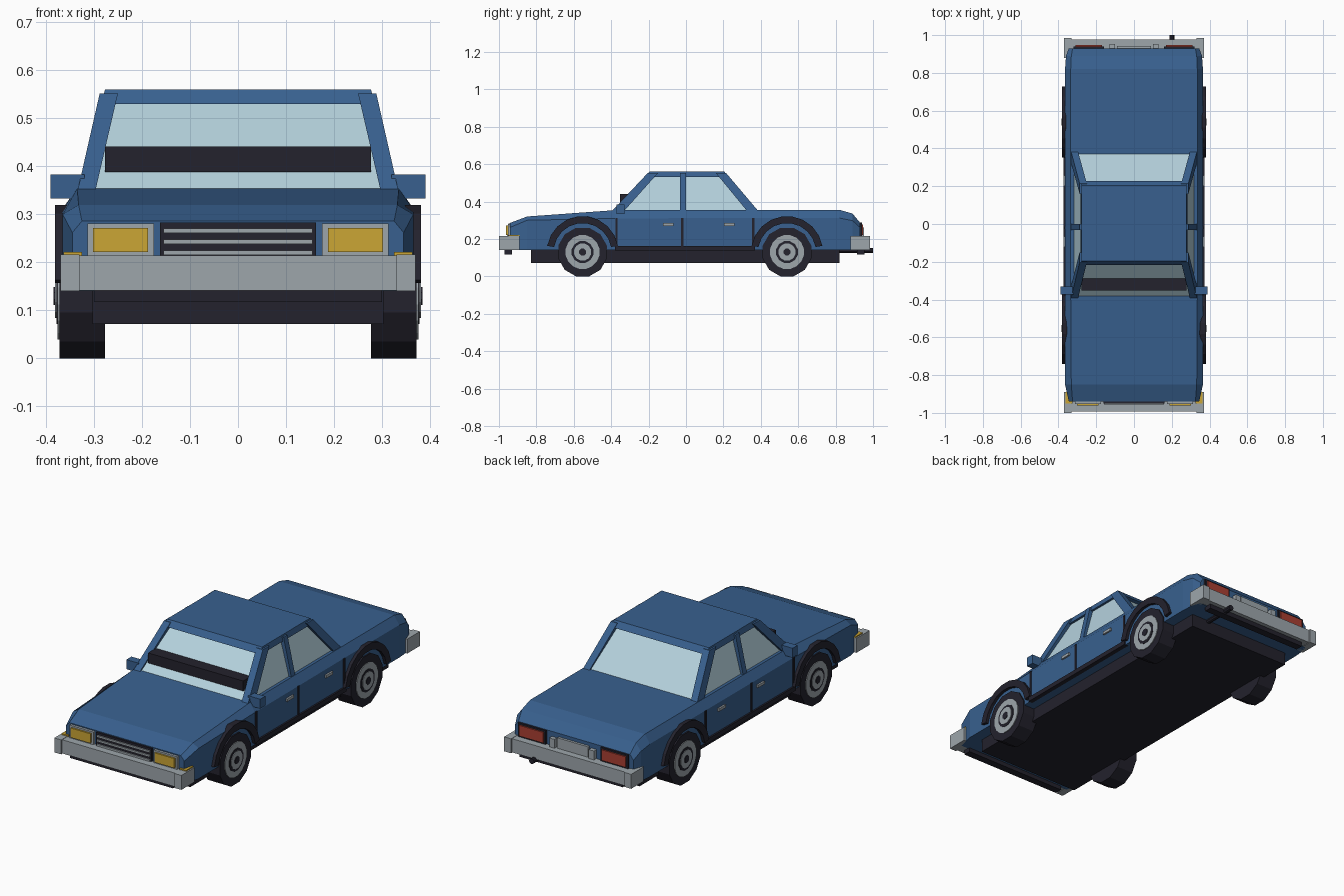
import bpy, bmesh, math
from mathutils import Vector

if "Cube" in bpy.data.objects:
    bpy.data.objects.remove(bpy.data.objects["Cube"])

def material(name, rgb):
    m = bpy.data.materials.new(name)
    m.diffuse_color = (*rgb, 1)
    m.use_nodes = True
    m.node_tree.nodes["Principled BSDF"].inputs["Base Color"].default_value = m.diffuse_color
    return m

BLUE = material("blue paint", (.040, .118, .275))
GLASS = material("pale glass", (.46, .64, .72))
GREY = material("light grey metal", (.34, .38, .41))
DARK = material("dark trim", (.017, .016, .026))
YELLOW = material("yellow lamp", (.60, .38, .035))
RED = material("red lamp", (.40, .050, .032))

def finish(name, bm, mat):
    bmesh.ops.recalc_face_normals(bm, faces=bm.faces)
    me = bpy.data.meshes.new(name)
    bm.to_mesh(me)
    bm.free()
    me.materials.append(mat)
    ob = bpy.data.objects.new(name, me)
    bpy.context.collection.objects.link(ob)
    return ob

def rect(x, y, z):
    return [(a, b, z) for a in x for b in y]

def hull(name, pts, mat):
    bm = bmesh.new()
    for p in pts:
        bm.verts.new(p)
    bmesh.ops.convex_hull(bm, input=bm.verts)
    bmesh.ops.dissolve_limit(bm, angle_limit=.01, verts=bm.verts, edges=bm.edges)
    return finish(name, bm, mat)

def box(name, x, y, z, mat):
    return hull(name, rect(x, y, z[0]) + rect(x, y, z[1]), mat)

def side(s, a, b):
    return (s * a, s * b)

def disc(name, s, x, y, z, r, n, mat):
    """Cylinder along x between |x| values, flat side down."""
    pts = []
    for i in range(n):
        a = 2 * math.pi * (i + .5) / n
        pts += [(s * k, y + r * math.sin(a), z + r * math.cos(a)) for k in x]
    return hull(name, pts, mat)

def arch(name, s, x, y, z, r0, r1, a0, a1, n, mat):
    """Curved flare over a wheel."""
    bm = bmesh.new()
    rings = []
    for i in range(n + 1):
        a = math.radians(a0 + (a1 - a0) * i / n)
        rings.append([bm.verts.new((s * k, y + r * math.cos(a), z + r * math.sin(a)))
                      for k, r in ((x[0], r0), (x[1], r0), (x[1], r1), (x[0], r1))])
    for p, q in zip(rings, rings[1:]):
        for j in range(4):
            bm.faces.new((p[j], p[(j + 1) % 4], q[(j + 1) % 4], q[j]))
    bm.faces.new(rings[0])
    bm.faces.new(rings[-1])
    return finish(name, bm, mat)

# Lower body: stations of (y, shoulder x, shoulder z, top x, top z)
stations = [(-.94, .345, .262, .325, .286), (-.85, .365, .300, .332, .320),
            (-.38, .365, .310, .335, .354), (.39, .365, .312, .335, .356),
            (.82, .365, .312, .335, .356), (.89, .360, .298, .332, .336),
            (.93, .345, .262, .325, .288)]
bm = bmesh.new()
rings = []
for y, ws, zs, wt, zt in stations:
    rings.append([bm.verts.new((x, y, z)) for x, z in
                  ((-ws, .14), (-ws, zs), (-wt, zt), (wt, zt), (ws, zs), (ws, .14))])
for p, q in zip(rings, rings[1:]):
    for j in range(6):
        bm.faces.new((p[j], p[(j + 1) % 6], q[(j + 1) % 6], q[j]))
bm.faces.new(rings[0])
bm.faces.new(rings[-1])
finish("body", bm, BLUE)

# Cabin: glass block, roof, dashboard
hull("cabin_glass", rect((-.32, .32), (-.385, .375), .35)
     + rect((-.27, .27), (-.185, .195), .537), GLASS)
hull("roof", rect((-.284, .284), (-.217, .227), .53)
     + rect((-.277, .277), (-.195, .205), .56), BLUE)
box("dashboard", (-.277, .277), (-.352, -.25), (.388, .441), DARK)

# Chassis
box("chassis", (-.303, .303), (-.83, .82), (.072, .142), DARK)

# Bumpers with wrapped corners and lower valances
for end, f, yo, yi in (("front", -1, 1.0, .89), ("rear", 1, .985, .88)):
    box(end + "_bumper", (-.34, .34), side(f, yo - .008, yo - .06), (.142, .214), GREY)
    box(end + "_valance", (-.30, .30), side(f, yo - .03, yo - .07), (.118, .143), DARK)
    for s in (-1, 1):
        box(end + "_bumper_corner", side(s, .33, .37), side(f, yo, yi), (.140, .216), GREY)

# Grille
box("grille", (-.162, .162), (-.950, -.93), (.205, .283), DARK)
for z in (.220, .243, .266):
    box("grille_slat", (-.155, .155), (-.957, -.94), (z - .005, z + .005), GREY)

# Rear plate and exhaust
box("rear_plate", (-.09, .09), (.92, .943), (.215, .27), GREY)
bm = bmesh.new()
bmesh.ops.create_cone(bm, cap_ends=True, segments=10, radius1=.014, radius2=.014, depth=.25)
for v in bm.verts:
    v.co = Vector((.2 + v.co.x, .875 + v.co.z, .138 + v.co.y))
finish("exhaust", bm, DARK)

for s in (-1, 1):
    # Lamps
    box("headlamp_frame", side(s, .175, .313), (-.953, -.93), (.208, .281), GREY)
    box("headlamp", side(s, .187, .302), (-.962, -.94), (.222, .272), YELLOW)
    box("indicator", side(s, .325, .363), (-.95, -.89), (.205, .222), YELLOW)
    box("tail_lamp_frame", side(s, .16, .32), (.91, .940), (.213, .287), DARK)
    box("tail_lamp", side(s, .17, .31), (.92, .947), (.222, .278), RED)
    box("plate_lamp", side(s, .10, .13), (.92, .952), (.215, .262), GREY)

    # Pillars
    for name, yb, yt in (("front_pillar", (-.40, -.335), (-.205, -.15)),
                         ("centre_pillar", (-.032, 0), (-.032, 0)),
                         ("rear_pillar", (.33, .39), (.16, .215))):
        hull(name, rect(side(s, .298, .335), yb, .345)
             + rect(side(s, .25, .288), yt, .552), BLUE)

    # Mirrors, door seams, sill, handles
    box("mirror", side(s, .32, .39), (-.372, -.33), (.333, .383), BLUE)
    for y in (-.372, -.02, .36):
        box("door_seam", side(s, .36, .369), (y - .006, y + .006), (.15, .312), DARK)
    box("sill", side(s, .35, .374), (-.38, .37), (.138, .162), DARK)
    for y in (-.095, .23):
        box("door_handle", side(s, .36, .374), (y - .028, y + .028), (.27, .285), GREY)

    # Wheels and arches
    for y in (-.553, .54):
        disc("tyre", s, (.277, .372), y, .13, .1345, 12, DARK)
        disc("rim", s, (.35, .376), y, .13, .092, 16, GREY)
        disc("rim_ring", s, (.35, .378), y, .13, .060, 12, DARK)
        disc("hub", s, (.35, .381), y, .13, .047, 12, GREY)
        disc("hub_cap", s, (.35, .384), y, .13, .020, 8, DARK)
        arch("wheel_arch", s, (.345, .381), y, .13, .155, .192, 10, 170, 9, DARK)
